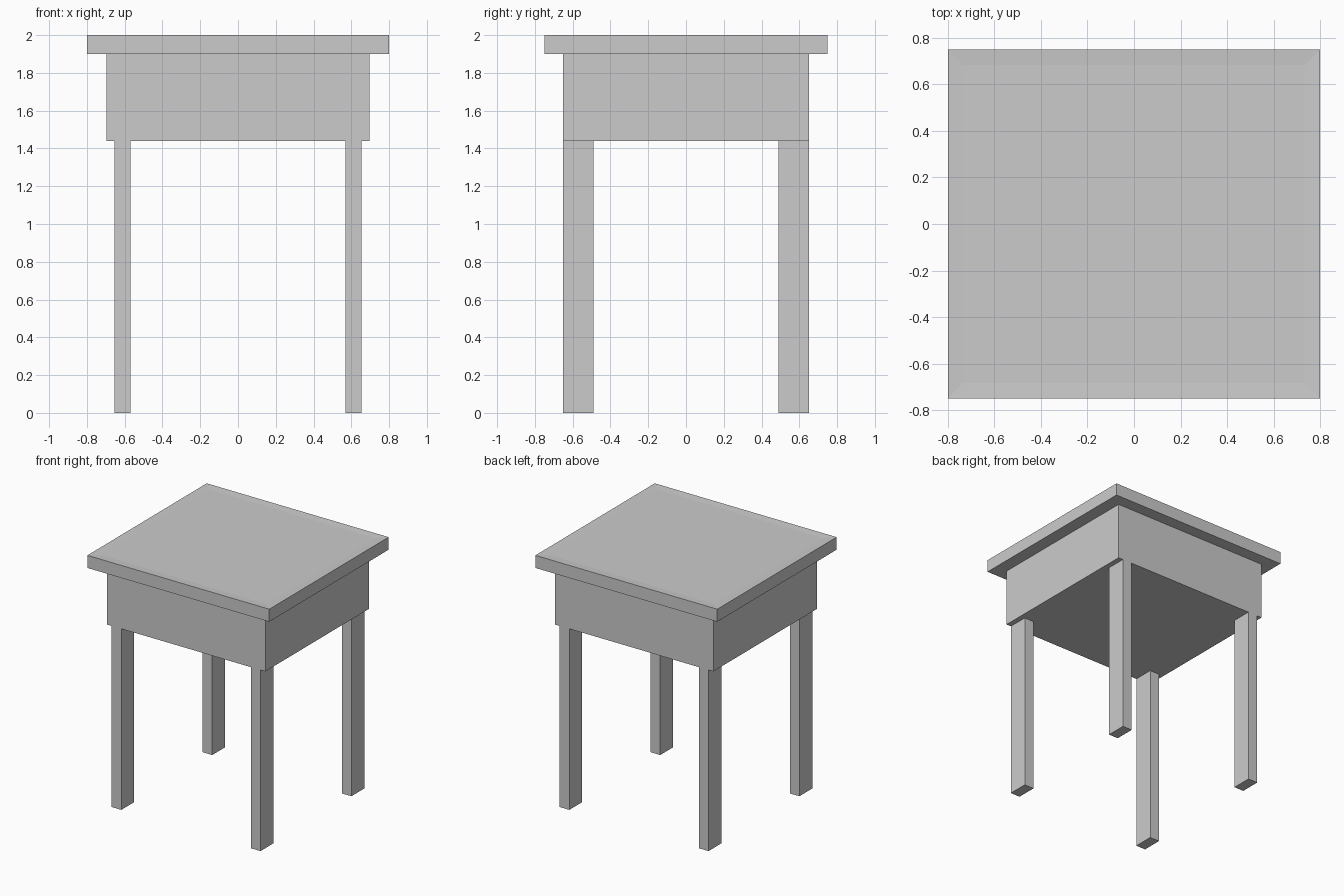
import bpy
import bmesh

if "Cube" in bpy.data.objects:
    bpy.data.objects.remove(bpy.data.objects["Cube"])


def box(name, x0, x1, y0, y1, z0, z1):
    """Axis-aligned box given by its limits."""
    bm = bmesh.new()
    bmesh.ops.create_cube(bm, size=1)
    bmesh.ops.scale(bm, vec=(x1 - x0, y1 - y0, z1 - z0), verts=bm.verts)
    bmesh.ops.translate(
        bm, vec=((x0 + x1) / 2, (y0 + y1) / 2, (z0 + z1) / 2), verts=bm.verts)
    mesh = bpy.data.meshes.new(name)
    bm.to_mesh(mesh)
    bm.free()
    obj = bpy.data.objects.new(name, mesh)
    bpy.context.collection.objects.link(obj)
    return obj


# Table top with a very shallow dished centre
top = box("table_top", -0.8, 0.8, -0.75, 0.75, 1.9, 2.0)
bm = bmesh.new()
bm.from_mesh(top.data)
bm.normal_update()
upper = [f for f in bm.faces if f.normal.z > 0.9]
bmesh.ops.inset_region(bm, faces=upper, thickness=0.095, depth=-0.004)
bm.to_mesh(top.data)
bm.free()

# Solid apron box under the top
box("apron", -0.697, 0.697, -0.652, 0.652, 1.44, 1.9)

# Four legs, flush with the apron at front and back
for side, sx in (("left", -1), ("right", 1)):
    for end, sy in (("front", -1), ("back", 1)):
        xs = sorted((sx * 0.57, sx * 0.655))
        ys = sorted((sy * 0.49, sy * 0.652))
        box(f"{end}_{side}_leg", *xs, *ys, 0.0, 1.44)
